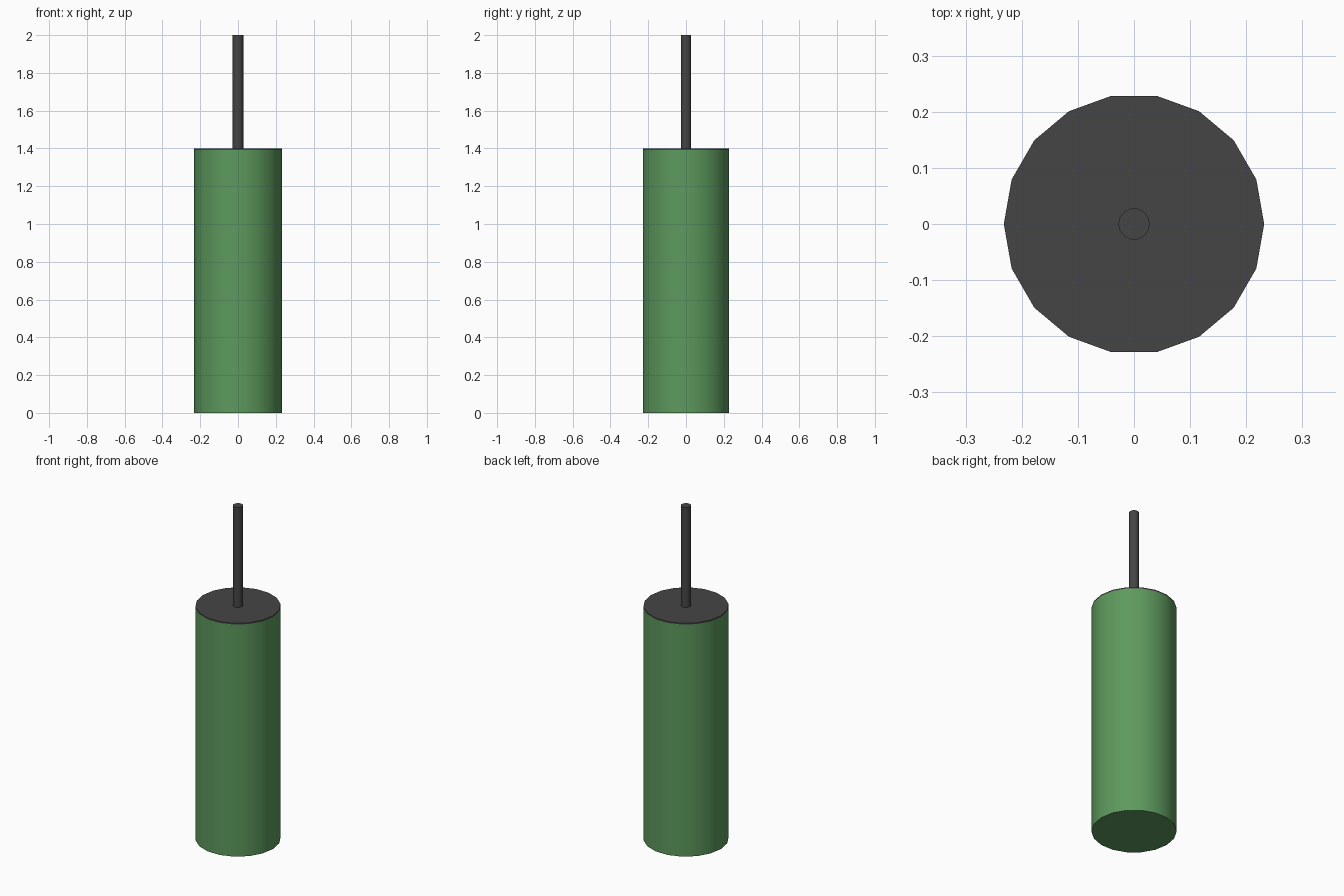
import bpy
import math

if "Cube" in bpy.data.objects:
    bpy.data.objects.remove(bpy.data.objects["Cube"])


def material(name, rgb):
    mat = bpy.data.materials.new(name)
    mat.diffuse_color = (*rgb, 1)
    mat.use_nodes = True
    mat.node_tree.nodes["Principled BSDF"].inputs["Base Color"].default_value = mat.diffuse_color
    return mat


def cylinder(name, radius, z0, z1, sides, mat):
    # start angle puts a corner on the x axis
    bpy.ops.mesh.primitive_cylinder_add(
        vertices=sides, radius=radius, depth=z1 - z0,
        location=(0, 0, (z0 + z1) / 2), rotation=(0, 0, math.pi / 2))
    bpy.ops.object.transform_apply(location=True, rotation=True, scale=True)
    ob = bpy.context.object
    ob.name = name
    ob.data.materials.append(mat)
    bpy.ops.object.shade_smooth_by_angle(angle=math.radians(35))
    return ob


green = material("green", (0.11, 0.32, 0.11))
dark = material("dark_grey", (0.06, 0.06, 0.06))

# green container with its thin dark lid
cylinder("container", 0.232, 0, 1.392, 18, green)
cylinder("lid", 0.232, 1.392, 1.4, 18, dark)

# upright rod handle
cylinder("handle", 0.028, 1.4, 2.0, 18, dark)
